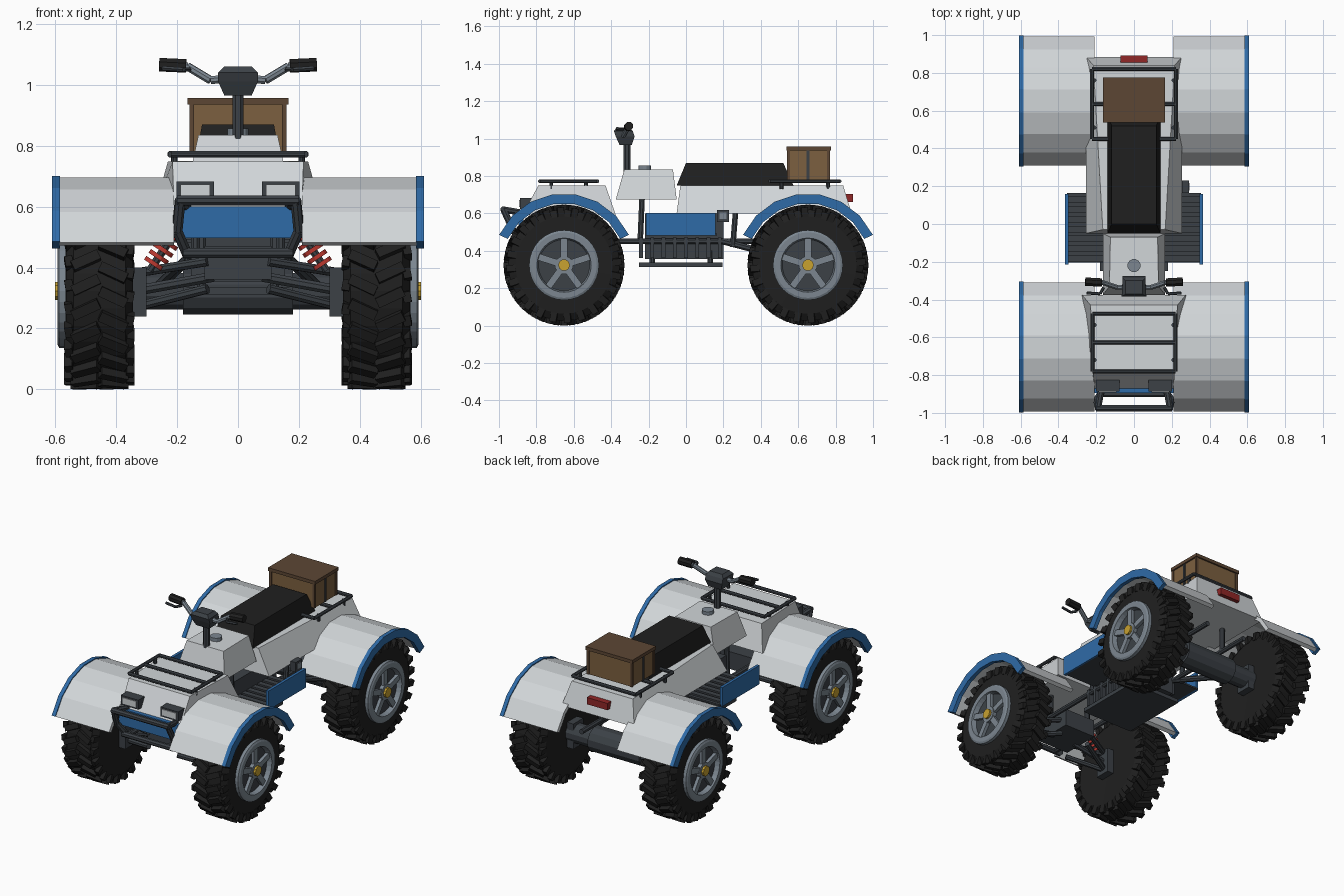
import bpy, bmesh, math
from mathutils import Matrix, Vector

if "Cube" in bpy.data.objects:
    bpy.data.objects.remove(bpy.data.objects["Cube"])


def material(name, *rgb):
    m = bpy.data.materials.new(name)
    m.use_nodes = True
    m.diffuse_color = (*rgb, 1)
    m.node_tree.nodes["Principled BSDF"].inputs["Base Color"].default_value = (*rgb, 1)
    return m


WHITE = material("body white", .64, .67, .69)
BLUE = material("trim blue", .028, .147, .39)
DARK = material("frame grey", .045, .053, .062)
BLACK = material("rubber black", .014, .014, .014)
STEEL = material("rim grey", .2, .24, .28)
GOLD = material("hub gold", .58, .36, .03)
RED = material("spring red", .5, .04, .03)
LAMP = material("lamp red", .28, .02, .02)
CRATE = material("crate brown", .2, .115, .05)
LID = material("lid brown", .107, .061, .034)


# Shape helpers
def box(bm, lo, hi):
    lo, hi = Vector(lo), Vector(hi)
    m = Matrix.Translation((lo + hi) / 2) @ Matrix.Diagonal((*(hi - lo), 1))
    bmesh.ops.create_cube(bm, size=1, matrix=m)


def bar(bm, a, b, r, r2=None, n=8):
    a, b = Vector(a), Vector(b)
    rot = (b - a).to_track_quat("Z", "Y").to_matrix().to_4x4()
    m = Matrix.Translation((a + b) / 2) @ rot @ Matrix.Rotation(math.pi / n, 4, "Z")
    bmesh.ops.create_cone(bm, cap_ends=True, segments=n, radius1=r,
                          radius2=r if r2 is None else r2, depth=(b - a).length, matrix=m)


def path(bm, pts, r, n=8):
    for a, b in zip(pts, pts[1:]):
        bar(bm, a, b, r, n=n)


def frustum(bm, *levels):
    """Each level: front half width, back half width, front y, back y, z."""
    rings = [[bm.verts.new(p) for p in ((-f, y0, z), (f, y0, z), (b, y1, z), (-b, y1, z))]
             for f, b, y0, y1, z in levels]
    skin(bm, rings, cap=True)


def skin(bm, rings, cap=False):
    n = len(rings[0])
    for p, q in zip(rings, rings[1:]):
        for i in range(n):
            bm.faces.new((p[i], p[(i + 1) % n], q[(i + 1) % n], q[i]))
    if cap:
        bm.faces.new(rings[0])
        bm.faces.new(rings[-1])


def lathe(bm, profile, n=32):
    skin(bm, [[bm.verts.new((x, r * math.cos(math.tau * i / n), r * math.sin(math.tau * i / n)))
               for i in range(n)] for x, r in profile])
    bmesh.ops.remove_doubles(bm, verts=bm.verts, dist=.0001)


def arch(bm, x0, x1, r0, r1, y, z, steps=7):
    rings = []
    for i in range(steps + 1):
        a = math.radians(25 + 130 * i / steps)
        c, s = math.cos(a), math.sin(a)
        rings.append([bm.verts.new((x, y + r * c, z + r * s))
                      for x, r in ((x0, r0), (x1, r0), (x1, r1), (x0, r1))])
    skin(bm, rings, cap=True)


def part(name, mat, build, loc=(0, 0, 0)):
    bm = bmesh.new()
    build(bm)
    bmesh.ops.recalc_face_normals(bm, faces=bm.faces)
    me = bpy.data.meshes.new(name)
    bm.to_mesh(me)
    bm.free()
    me.materials.append(mat)
    ob = bpy.data.objects.new(name, me)
    ob.location = loc
    bpy.context.collection.objects.link(ob)
    return ob


def boxes(name, mat, *pairs):
    return part(name, mat, lambda bm: [box(bm, lo, hi) for lo, hi in pairs])


def bars(name, mat, *segs, r=.015, n=8):
    return part(name, mat, lambda bm: [path(bm, s, r, n) for s in segs])


def both(pts):
    """A path and its mirror image."""
    return [pts, [(-x, y, z) for x, y, z in pts]]


# Wheels: tyre, lugs, rim, spokes, hub
AXLE, HUB_Z = .652, .323


def lugs(bm):
    count = 24
    for i in range(count):
        for side in (-1, 1):
            spin = Matrix.Rotation(math.tau * (i + side / 4) / count, 4, "X")
            for x, r, tilt, size in ((.045, .306, 25, (.095, .034, .032)),
                                     (.1, .284, 10, (.026, .036, .05))):
                m = (spin @ Matrix.Translation((side * x, 0, r))
                     @ Matrix.Rotation(math.radians(side * tilt), 4, "Z")
                     @ Matrix.Diagonal((*size, 1)))
                bmesh.ops.create_cube(bm, size=1, matrix=m)


def spokes(bm):
    for i in range(5):
        start = len(bm.verts)
        box(bm, (.108, -.018, .02), (.128, .018, .15))
        bm.verts.ensure_lookup_table()
        bmesh.ops.rotate(bm, verts=bm.verts[start:], cent=(0, 0, 0),
                         matrix=Matrix.Rotation(math.tau * i / 5, 3, "X"))


wheel = [
    part("tyre", BLACK, lambda bm: lathe(bm, [(-.105, 0), (-.11, .26), (-.085, .298), (.085, .298),
                                              (.11, .26), (.112, .18), (.1, .17), (.1, 0)])),
    part("tread", BLACK, lugs),
    part("rim_back", DARK, lambda bm: lathe(bm, [(.095, .16), (.108, .15), (.108, 0)])),
    part("rim", STEEL, lambda bm: lathe(bm, [(.1, .187), (.132, .187), (.138, .175), (.138, .145),
                                             (.1, .135), (.1, .187)])),
    part("spokes", STEEL, spokes),
    part("hub", STEEL, lambda bm: bar(bm, (.1, 0, 0), (.132, 0, 0), .05, n=12)),
    part("hub_cap", GOLD, lambda bm: bar(bm, (.1, 0, 0), (.146, 0, 0), .031, n=10)),
]
for n, (sx, sy) in enumerate(((1, -1), (-1, -1), (1, 1), (-1, 1))):
    for piece in wheel:
        ob = piece if n == 0 else piece.copy()
        if n:
            bpy.context.collection.objects.link(ob)
        ob.location = (sx * .455, sy * AXLE, HUB_Z)
        ob.rotation_euler.z = 0 if sx > 0 else math.pi
    # Fender over each wheel, with its coloured lip
    xs = sorted((sx * .21, sx * .586))
    part("fender", WHITE, lambda bm: arch(bm, *xs, .352, .377, sy * AXLE, HUB_Z))
    xs = sorted((sx * .585, sx * .61))
    part("fender_lip", BLUE, lambda bm: arch(bm, *xs, .332, .383, sy * AXLE, HUB_Z))

# Body shells
part("hood", WHITE, lambda bm: frustum(bm, (.21, .275, -.875, -.375, .59), (.215, .23, -.79, -.43, .748)))
part("tank", WHITE, lambda bm: frustum(bm, (.165, .165, -.375, -.05, .675), (.13, .125, -.33, -.07, .835)))
part("rear_body", WHITE, lambda bm: frustum(bm, (.255, .255, -.05, .885, .6), (.165, .215, -.03, .84, .75)))
part("seat", BLACK, lambda bm: frustum(bm, (.14, .14, -.05, .575, .748), (.118, .118, 0, .52, .87)))
part("fuel_cap", STEEL, lambda bm: bar(bm, (0, -.22, .83), (0, -.22, .857), .035, n=12))
boxes("nose_panel", BLUE, ((-.21, -.895, .497), (.21, -.87, .6)))
boxes("tail_lamp", LAMP, ((-.072, .85, .66), (.072, .892, .703)))
boxes("headlight_housings", DARK, *[((s * .14 - .062, -.888, .622), (s * .14 + .062, -.81, .682)) for s in (-1, 1)])
boxes("headlight_lenses", WHITE, *[((s * .14 - .048, -.893, .634), (s * .14 + .048, -.886, .672)) for s in (-1, 1)])

# Bumper
bars("bumper", DARK, [(-.2, -.975, .62), (.2, -.975, .62)],
     *both([(.19, -.975, .62), (.2, -.93, .52), (.165, -.88, .44)]),
     [(-.18, -.9, .448), (.18, -.9, .448)], *both([(.19, -.975, .62), (.17, -.86, .6)]), r=.018)


# Racks, with feet
def rack(name, x, y0, y1):
    ym = (y0 + y1) / 2
    pad = .06
    bars(name, DARK, *both([(x, y0, .772), (x, y1, .772)]),
         *[[(-x, y, .772), (x, y, .772)] for y in (y0, ym, y1)],
         *[seg for y in (y0 + pad, y1 - pad) for seg in both([(x - .012, y, .73), (x - .012, y, .772)])], r=.011)


rack("front_rack", .22, -.78, -.475)
rack("rear_rack", .222, .45, .82)

# Crate on the rear rack
boxes("crate", CRATE, ((-.155, .545, .782), (.155, .765, .94)))
boxes("crate_lid", LID, ((-.165, .537, .936), (.165, .775, .957)))
boxes("crate_strap", DARK, ((-.16, .645, .782), (.16, .66, .937)))
boxes("crate_corners", LID, *[((sx * .152 - .008, .655 + sy * .107 - .008, .782),
                               (sx * .152 + .008, .655 + sy * .107 + .008, .94))
                              for sx in (-1, 1) for sy in (-1, 1)])

# Steering
bars("steering_column", DARK, [(0, -.315, .68), (0, -.315, 1.0)], r=.02)
part("steering_head", DARK, lambda bm: frustum(bm, (.045, .045, -.355, -.29, .965), (.065, .06, -.375, -.275, 1.01),
                                               (.065, .06, -.385, -.285, 1.04), (.045, .045, -.37, -.3, 1.06)))
bars("handlebar", STEEL, *both([(.04, -.335, 1.02), (.09, -.335, 1.015), (.165, -.31, 1.06), (.25, -.305, 1.066)]), r=.014)
bars("grips", BLACK, *both([(.17, -.31, 1.062), (.258, -.305, 1.066)]), r=.024)
bars("levers", DARK, *both([(.16, -.335, 1.05), (.18, -.37, 1.05), (.25, -.365, 1.055)]), r=.008, n=6)

# Frame, engine and skid plate
bars("frame", DARK, *both([(.14, -.9, .45), (.14, .85, .45)]), *both([(.12, -.245, .45), (.12, -.235, .68)]),
     *both([(.16, .25, .42), (.16, .265, .61)]), *both([(.14, -.6, .45), (.14, -.6, .62)]),
     *both([(.14, .65, .45), (.14, .65, .62)]), r=.016)
boxes("engine", DARK, ((-.13, -.22, .355), (.13, .2, .6)), ((-.11, -.75, .36), (.11, -.5, .47)))
boxes("engine_fins", DARK, *[((-.155, y / 100, .36), (.155, y / 100 + .02, .47)) for y in range(-25, 20, 6)])
boxes("skid_plate", DARK, ((-.18, -.25, .312), (.18, .195, .336)))
bars("skid_posts", DARK, *[seg for y in (-.18, .13) for seg in both([(.12, y, .32), (.12, y, .4)])], r=.015)

# Footboards with blue side panels
slats = [y / 1000 for y in range(-200, 150, 52)]
boxes("footboards", DARK, *[((s * .24 - .115, -.205, .482), (s * .24 + .115, .165, .492)) for s in (-1, 1)])
boxes("footboard_ribs", DARK, *[((s * .24 - .11, y, .49), (s * .24 + .11, y + .034, .502)) for s in (-1, 1) for y in slats])
boxes("side_panels", BLUE, *[((s * .357 - .009, -.215, .482), (s * .357 + .009, .158, .602)) for s in (-1, 1)])
boxes("gear_box", DARK, ((.255, .165, .555), (.29, .23, .617)))
boxes("gear_plate", STEEL, ((.288, .178, .57), (.294, .217, .604)))

# Suspension and axles
boxes("knuckles", DARK, *[((s * .322 - .022, e * AXLE - .05, .24), (s * .322 + .022, e * AXLE + .05, .4))
                          for s in (-1, 1) for e in (-1, 1)])
bars("front_arms", DARK, *[seg for dy in (-.1, .1) for z0, z1 in ((.42, .385), (.33, .275))
                           for seg in both([(.1, -AXLE + dy, z0), (.32, -AXLE, z1)])], r=.016)
bars("front_half_shafts", DARK, *both([(.08, -AXLE, .37), (.34, -AXLE, HUB_Z)]), r=.018)
part("rear_axle", DARK, lambda bm: [bar(bm, (-.35, AXLE, HUB_Z), (.35, AXLE, HUB_Z), .062, n=12),
                                    bar(bm, (-.18, AXLE, HUB_Z), (.18, AXLE, HUB_Z), .08, n=12)])
bars("rear_links", DARK, *both([(.14, .2, .45), (.26, .62, .34)]), r=.018)
low, high = Vector((.29, -.68, .39)), Vector((.19, -.68, .54))
bars("shocks", DARK, *both([tuple(low), tuple(high)]), r=.014)
coils = [low.lerp(high, t) for t in (.15, .3, .45, .6, .75)]
step = (high - low) * .04
bars("springs", RED, *[seg for c in coils for seg in both([tuple(c - step), tuple(c + step)])], r=.037, n=12)
